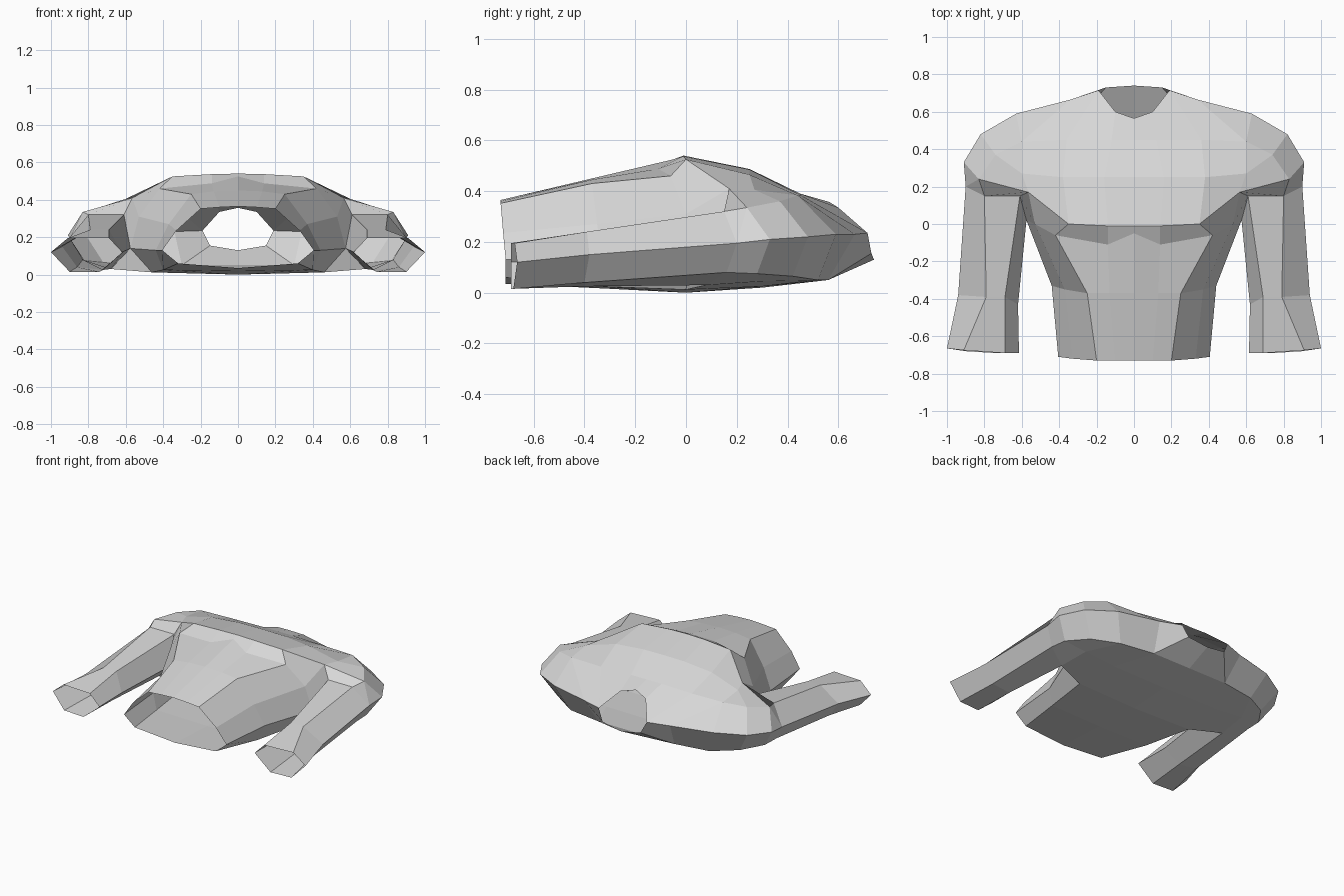
import bpy
import bmesh

if "Cube" in bpy.data.objects:
    bpy.data.objects.remove(bpy.data.objects["Cube"], do_unlink=True)

# One plain colour
grey = bpy.data.materials.new("light grey")
grey.use_nodes = True
colour = (0.68, 0.68, 0.68, 1.0)
grey.diffuse_color = colour
bsdf = next(n for n in grey.node_tree.nodes if n.type == 'BSDF_PRINCIPLED')
bsdf.inputs["Base Color"].default_value = colour
bsdf.inputs["Roughness"].default_value = 0.8

bm = bmesh.new()
verts = {}


def vert(p):
    if p not in verts:
        verts[p] = bm.verts.new(p)
    return verts[p]


def face(*pts):
    """Add one face, dropping repeated points."""
    unique = list(dict.fromkeys(pts))
    if len(unique) > 2:
        bm.faces.new([vert(p) for p in unique])


def skin(a, b, closed=False):
    """Join two rows of points with a strip of faces."""
    n = len(a)
    for i in range(n if closed else n - 1):
        j = (i + 1) % n
        face(a[i], a[j], b[j], b[i])


# Left half of the torso: half sections from the belly centre round to the spine
waist = [(0, -.73, .365), (.1, -.73, .36), (.2, -.73, .352), (.33, -.72, .235),
         (.405, -.71, .13), (.32, -.71, .06), (0, -.71, .035)]
ribs = [(0, -.37, .45), (.13, -.37, .445), (.25, -.37, .43), (.37, -.35, .27),
        (.44, -.33, .13), (.40, -.35, .025), (0, -.35, .018)]
under_chest = [(0, -.05, .525), (.14, -.11, .488), (.42, -.06, .46), (.53, .0, .31),
               (.575, .02, .14), (.46, .0, .012), (0, .0, .0)]
skin(waist, ribs)
skin(ribs, under_chest)

# Chest rows from the lower edge up to the collar
chest_low = [(0, -.01, .54), (.14, -.01, .537), (.35, .0, .525), (.565, .17, .41)]
chest_mid = [(0, .25, .487), (.16, .25, .485), (.38, .25, .465), (.6, .27, .405)]
chest_top = [(0, .45, .39), (.12, .45, .39), (.36, .45, .385), (.6, .44, .383)]
rim = [(.9, .2, .195), (.91, .33, .21), (.82, .48, .22), (.63, .59, .23), (.34, .665, .23)]
collar = [(0, .565, .357), (.1, .6, .335), (.19, .715, .235), rim[4]]
for a, b in [(under_chest[:4], chest_low), (chest_low, chest_mid),
             (chest_mid, chest_top), (chest_top, collar)]:
    skin(a, b)

# Shoulder cap and the rim below it
cap_front, cap_side, cap_back = (.83, .24, .335), (.74, .37, .36), chest_top[3]
face(chest_low[3], cap_front, cap_side, chest_mid[3])
face(chest_mid[3], cap_side, cap_back)
skin([cap_front, cap_front, cap_side, cap_back, cap_back], rim)
under_rim = [(.83, .16, .08), (.82, .28, .075), (.72, .42, .065), (.55, .52, .05), (.3, .56, .05)]
skin(rim, under_rim)

# Upper back and the back of the neck opening
nape_side, nape = (.15, .73, .155), (0, .74, .13)
spine_top = (0, .56, .05)
face(rim[4], collar[2], nape_side, under_rim[4])
face(under_rim[4], nape_side, nape, spine_top)
arm_under = (.68, .08, .03)
back_low = [under_chest[6], under_chest[5], arm_under, under_rim[0]]
back_mid = [(0, .3, .02), (.42, .3, .025), (.66, .3, .045), under_rim[1]]
back_top = [spine_top, under_rim[4], under_rim[3], under_rim[2]]
skin(back_low, back_mid)
skin(back_mid, back_top)

# Arm: three six-sided rings, open at the wrist
armpit = under_chest[4]
arm_top = [(.61, .15, .32), (.8, .15, .32), rim[0], under_rim[0], arm_under, armpit]
forearm = [(.69, -.39, .24), (.79, -.39, .24), (.94, -.38, .15),
           (.86, -.4, .04), (.72, -.4, .025), (.62, -.43, .12)]
wrist = [(.69, -.69, .195), (.91, -.675, .195), (1.0, -.665, .12),
         (.9, -.68, .015), (.74, -.69, .015), (.615, -.69, .12)]
skin(arm_top, forearm, closed=True)
skin(forearm, wrist, closed=True)

# Ledge under the shoulder cap and the armpit folds
face(chest_low[3], cap_front, arm_top[1], arm_top[0])
face(cap_front, rim[0], arm_top[1])
face(under_chest[3], chest_low[3], arm_top[0], armpit)
face(armpit, arm_under, under_chest[5])

# Mirror to the right half and weld the centre seam
copy = bmesh.ops.duplicate(bm, geom=bm.verts[:] + bm.edges[:] + bm.faces[:])
for v in copy["geom"]:
    if isinstance(v, bmesh.types.BMVert):
        v.co.x = -v.co.x
bmesh.ops.remove_doubles(bm, verts=bm.verts[:], dist=0.0005)
bmesh.ops.recalc_face_normals(bm, faces=bm.faces[:])

# Make sure the chest faces outward
bm.faces.ensure_lookup_table()
highest = max(bm.faces, key=lambda f: f.calc_center_median().z)
if highest.normal.z < 0:
    bmesh.ops.reverse_faces(bm, faces=bm.faces[:])

mesh = bpy.data.meshes.new("torso")
bm.to_mesh(mesh)
bm.free()
mesh.materials.append(grey)
torso = bpy.data.objects.new("torso_with_arms", mesh)
bpy.context.scene.collection.objects.link(torso)
